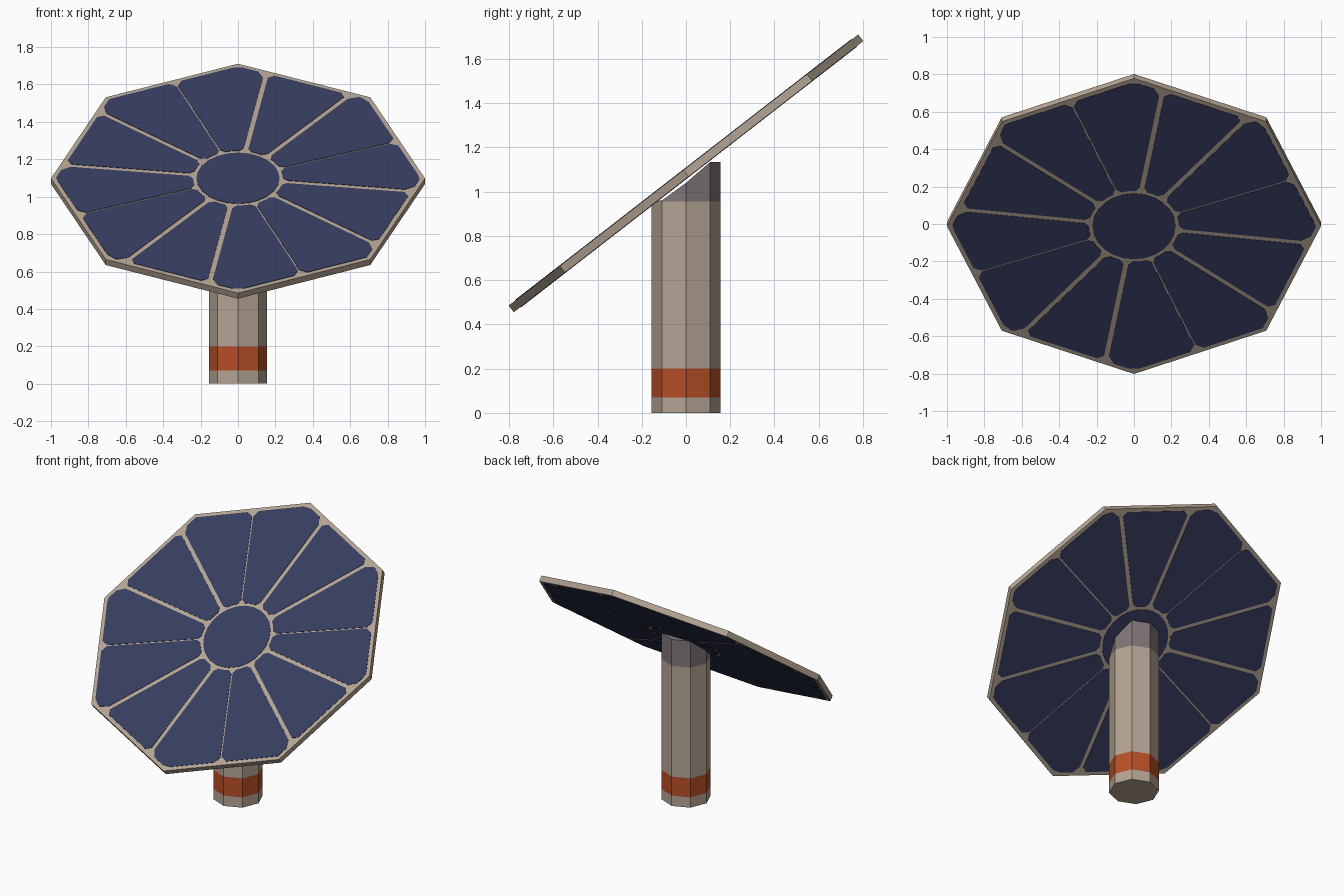
import bpy, bmesh, math
from mathutils import Matrix

if "Cube" in bpy.data.objects:
    bpy.data.objects.remove(bpy.data.objects["Cube"])

def mat(name, rgb):
    m = bpy.data.materials.new(name)
    m.diffuse_color = (*rgb, 1)
    m.use_nodes = True
    m.node_tree.nodes["Principled BSDF"].inputs["Base Color"].default_value = m.diffuse_color
    return m

BEIGE = mat("beige_metal", (0.46, 0.375, 0.295))
ORANGE = mat("orange_band", (0.47, 0.078, 0.02))
GREY = mat("grey_cap", (0.215, 0.18, 0.185))
NAVY = mat("navy_cells", (0.037, 0.047, 0.115))

TILT = Matrix.Translation((0, 0, 1.083)) @ Matrix.Rotation(math.radians(37.8), 4, 'X')

def finish(bm, name, mats):
    bmesh.ops.recalc_face_normals(bm, faces=bm.faces)
    me = bpy.data.meshes.new(name)
    bm.to_mesh(me)
    bm.free()
    for m in mats:
        me.materials.append(m)
    ob = bpy.data.objects.new(name, me)
    bpy.context.collection.objects.link(ob)
    return ob

def prism(bm, outline, z0, z1):
    lo = [bm.verts.new((x, y, z0)) for x, y in outline]
    hi = [bm.verts.new((x, y, z1)) for x, y in outline]
    n = len(outline)
    bm.faces.new(lo[::-1])
    bm.faces.new(hi)
    for i in range(n):
        j = (i + 1) % n
        bm.faces.new((lo[i], lo[j], hi[j], hi[i]))

def polar(r, a):
    return (r * math.cos(a), r * math.sin(a))

# Octagonal post with orange band and slanted grey cap
bm = bmesh.new()
R = 0.155
top_z = lambda y: min(1.135, max(0.96, 1.04 + y * 0.864))
rings = []
for z in (0, 0.07, 0.20, 0.955, None):
    ring = []
    for k in range(8):
        x, y = polar(R, k * math.pi / 4)
        ring.append(bm.verts.new((x, y, top_z(y) if z is None else z)))
    rings.append(ring)
for lo, hi, mi in zip(rings, rings[1:], (0, 1, 0, 2)):
    for k in range(8):
        j = (k + 1) % 8
        bm.faces.new((lo[k], lo[j], hi[j], hi[k])).material_index = mi
bm.faces.new(rings[0][::-1])
for ids in ((1, 2, 3), (0, 1, 3, 4), (7, 0, 4, 5), (5, 6, 7)):
    bm.faces.new([rings[-1][i] for i in ids]).material_index = 2
finish(bm, "post", (BEIGE, ORANGE, GREY))

# Tilted octagonal panel frame
bm = bmesh.new()
prism(bm, [polar(1, k * math.pi / 4) for k in range(8)], -0.019, 0.019)
finish(bm, "panel_frame", (BEIGE,)).matrix_world = TILT

# Navy cells: a centre disc and twelve wedges, on both faces
def rim(a):
    half = math.pi / 8
    return (math.cos(half) - 0.024) / math.cos(a % (2 * half) - half)

def wedge(a0, a1, w0, w1):
    """Outline between two spokes of half widths w0, w1, with cut corners."""
    r0, c = 0.24, 0.035
    start, end = a0 + (w0 + c) / 0.95, a1 - (w1 + c) / 0.95
    outer = [start + (end - start) * i / 6 for i in range(7)]
    outer += [k * math.pi / 4 + d for k in range(-8, 9) for d in (-0.03, 0.03)
              if start < k * math.pi / 4 + d < end]
    pts = [polar(rim(a), a) for a in sorted(outer)]
    ro = rim(a1) - c
    pts += [polar(r, a1 - w1 / r) for r in (ro, r0 + 0.025)]
    s, e = a0 + (w0 + 0.02) / r0, a1 - (w1 + 0.02) / r0
    pts += [polar(r0, e + (s - e) * i / 3) for i in range(4)]
    pts += [polar(r, a0 + w0 / r) for r in (r0 + 0.025, rim(a0) - c)]
    return pts

lines = [(-68, 0.004), (-38, 0.012), (-7, 0.012), (20.5, 0.004), (50.5, 0.013), (80.5, 0.013)]
spokes = [(math.radians(a - 180), w) for a, w in lines] + [(math.radians(a), w) for a, w in lines]
spokes.append((spokes[0][0] + 2 * math.pi, spokes[0][1]))
for side, name in ((1, "upper_cells"), (-1, "lower_cells")):
    bm = bmesh.new()
    z0, z1 = sorted((side * 0.017, side * 0.0215))
    prism(bm, [polar(0.222, i * math.pi / 12) for i in range(24)], z0, z1)
    for (a0, w0), (a1, w1) in zip(spokes, spokes[1:]):
        prism(bm, wedge(a0, a1, w0, w1), z0, z1)
    finish(bm, name, (NAVY,)).matrix_world = TILT
